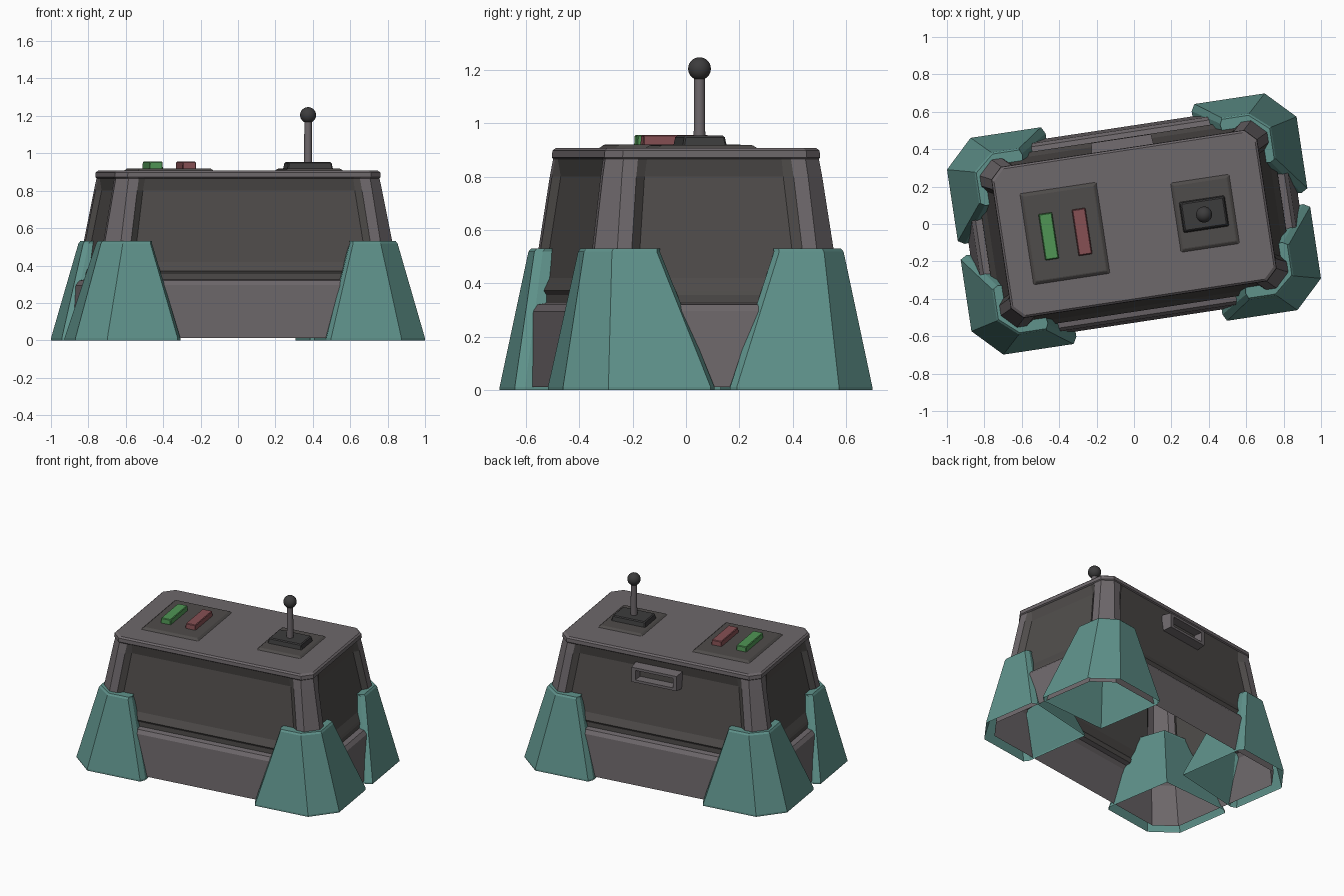
import bpy, bmesh, math
from mathutils import Matrix, Vector

if "Cube" in bpy.data.objects:
    bpy.data.objects.remove(bpy.data.objects["Cube"])

ROT = Matrix.Rotation(math.radians(8.6), 4, 'Z')   # whole model is turned a little


def material(name, r, g, b):
    m = bpy.data.materials.new(name)
    m.diffuse_color = (r, g, b, 1)
    m.use_nodes = True
    m.node_tree.nodes["Principled BSDF"].inputs["Base Color"].default_value = m.diffuse_color
    return m


GREY = material("warm grey", 0.155, 0.138, 0.147)
DARK = material("dark grey panel", 0.078, 0.072, 0.069)
CHAR = material("charcoal", 0.046, 0.045, 0.046)
TEAL = material("teal", 0.115, 0.29, 0.26)
GREEN = material("green", 0.08, 0.30, 0.09)
RED = material("muted red", 0.24, 0.08, 0.088)


def finish(name, bm, mats, recalc=True, smooth=False):
    if recalc:
        bmesh.ops.recalc_face_normals(bm, faces=bm.faces)
    bm.transform(ROT)
    me = bpy.data.meshes.new(name)
    bm.to_mesh(me)
    bm.free()
    for m in mats:
        me.materials.append(m)
    ob = bpy.data.objects.new(name, me)
    bpy.context.collection.objects.link(ob)
    if smooth:
        for p in me.polygons:
            p.use_smooth = len(p.vertices) == 4 or len(p.vertices) == 3
    return ob


def loft(bm, rings):
    """Skin closed rings of equal length; returns rows of faces and the ring vertices."""
    vs = [[bm.verts.new(p) for p in ring] for ring in rings]
    n = len(rings[0])
    rows = [[bm.faces.new((a[j], a[(j + 1) % n], b[(j + 1) % n], b[j])) for j in range(n)]
            for a, b in zip(vs, vs[1:])]
    return rows, vs


def block(name, cu, cv, hu, hv, z0, z1, mat, taper=0.0, bevel=0.006):
    bm = bmesh.new()
    rings = [[(cu + su * (hu - t), cv + sv * (hv - t), z)
              for su, sv in ((-1, -1), (1, -1), (1, 1), (-1, 1))]
             for z, t in ((z0, 0), (z1, taper))]
    _, vs = loft(bm, rings)
    bm.faces.new(vs[0][::-1])
    bm.faces.new(vs[1])
    if bevel:
        bmesh.ops.bevel(bm, geom=list(bm.edges), offset=bevel, segments=1, affect='EDGES')
    return finish(name, bm, [mat])


# ---- body: chamfered rectangle sections with recessed side panels, open below
def section(z, U, V, c, d):
    w, s = 0.055, 0.035
    pts = []
    for k in range(4):
        a, b = (U, V) if k % 2 == 0 else (V, U)
        e = b - c
        side = [(a, -e), (a, -e + w), (a - d, -e + w + s),
                (a - d, e - w - s), (a, e - w), (a, e)]
        for x, y in side:
            for _ in range(k):
                x, y = -y, x
            pts.append((x, y, z))
    return pts


profile = [  # z, half length, half depth, corner chamfer, panel recess
    (0.012, 0.890, 0.522, 0.12, 0.0),
    (0.295, 0.855, 0.507, 0.11, 0.0),
    (0.320, 0.835, 0.490, 0.10, 0.0),
    (0.326, 0.800, 0.455, 0.09, 0.0),
    (0.356, 0.800, 0.455, 0.09, 0.0),
    (0.372, 0.805, 0.476, 0.08, 0.012),
    (0.420, 0.797, 0.468, 0.08, 0.028),
    (0.800, 0.726, 0.416, 0.063, 0.028),
    (0.866, 0.713, 0.405, 0.06, 0.004),
    (0.872, 0.719, 0.409, 0.06, 0.0),
    (0.897, 0.717, 0.407, 0.06, 0.0),
    (0.907, 0.706, 0.396, 0.06, 0.0),
]
bm = bmesh.new()
rows, vs = loft(bm, [section(*p) for p in profile])
bm.faces.new(vs[-1])
for i, row in enumerate(rows):
    for j, f in enumerate(row):
        groove = 2 < i < 5
        panel = 4 < i < 8 and j % 6 in (1, 2, 3)
        f.material_index = 1 if groove or panel else 0
finish("body", bm, [GREY, DARK], recalc=False)

# ---- four corner legs: hollow tapered boots, open below
foot = [(0.395, 0.550), (0.415, 0.586), (0.795, 0.586), (0.945, 0.437),
        (0.945, 0.050), (0.910, 0.030), (0.400, 0.070)]
head = [(0.535, 0.462), (0.548, 0.492), (0.697, 0.492), (0.802, 0.402),
        (0.802, 0.232), (0.775, 0.216), (0.575, 0.245)]
for su, lr in ((-1, "left"), (1, "right")):
    for sv, fb in ((-1, "front"), (1, "back")):
        bm = bmesh.new()
        shrink = [((u - 0.68) * 0.97 + 0.675, (v - 0.36) * 0.97 + 0.355) for u, v in head]
        rings = [[(su * u, sv * v, z) for u, v in pts]
                 for pts, z in ((foot, 0.0), (foot, 0.012), (head, 0.518), (shrink, 0.530))]
        _, vs = loft(bm, rings)
        bm.faces.new(vs[-1])
        finish(f"{fb}_{lr}_leg", bm, [TEAL])

# ---- control pads on the top
block("button_pad", -0.373, 0.005, 0.215, 0.255, 0.900, 0.920, DARK, 0.025, 0.003)
block("joystick_pad", 0.384, 0.0, 0.168, 0.197, 0.900, 0.918, DARK, 0.025, 0.003)
block("green_button", -0.461, 0.003, 0.037, 0.125, 0.915, 0.955, GREEN, 0.002, 0.004)
block("red_button", -0.281, 0.0, 0.037, 0.125, 0.915, 0.955, RED, 0.002, 0.004)
block("joystick_base", 0.378, -0.004, 0.124, 0.084, 0.912, 0.953, CHAR, 0.008, 0.006)

# ---- joystick
STICK = (0.378, -0.006)
bm = bmesh.new()
bmesh.ops.create_cone(bm, cap_ends=True, segments=20, radius1=0.022, radius2=0.020, depth=0.24,
                      matrix=Matrix.Translation((*STICK, 1.065)))
finish("joystick_rod", bm, [GREY], smooth=True)
bm = bmesh.new()
bmesh.ops.create_uvsphere(bm, u_segments=24, v_segments=14, radius=0.043,
                          matrix=Matrix.Translation((*STICK, 1.204)))
finish("joystick_ball", bm, [CHAR], smooth=True)

# ---- handle frame on the back with a sunken opening
bm = bmesh.new()
rings = [[(su * hu, v, 0.764 + sz * hz) for su, sz in ((-1, -1), (1, -1), (1, 1), (-1, 1))]
         for v, hu, hz in ((0.375, 0.170, 0.062), (0.462, 0.162, 0.052),
                           (0.462, 0.135, 0.034), (0.405, 0.130, 0.030))]
rows, vs = loft(bm, rings)
bm.faces.new(vs[0][::-1])
bm.faces.new(vs[-1]).material_index = 1
finish("back_handle", bm, [GREY, DARK])
